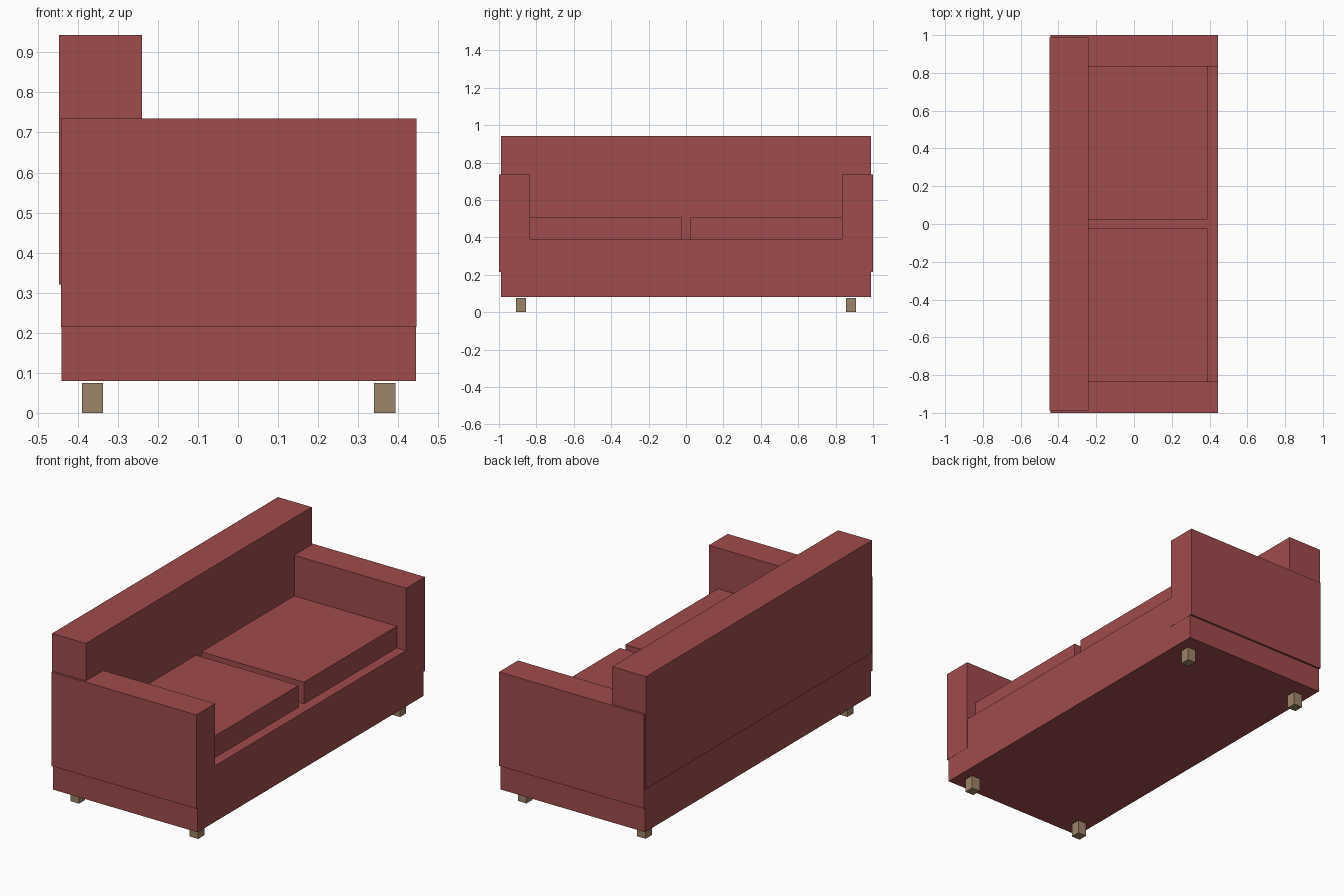
import bpy
import bmesh
from mathutils import Vector

cube = bpy.data.objects.get("Cube")
if cube:
    bpy.data.objects.remove(cube, do_unlink=True)


def make_material(name, rgb):
    mat = bpy.data.materials.new(name)
    mat.use_nodes = True
    color = (*rgb, 1.0)
    mat.diffuse_color = color
    mat.node_tree.nodes["Principled BSDF"].inputs["Base Color"].default_value = color
    return mat


def box(name, low, high, mat):
    """Axis-aligned box between two corners, with its origin at its centre."""
    low, high = Vector(low), Vector(high)
    size = high - low
    bm = bmesh.new()
    bmesh.ops.create_cube(bm, size=1.0)
    bmesh.ops.scale(bm, vec=size, verts=bm.verts)
    mesh = bpy.data.meshes.new(name)
    bm.to_mesh(mesh)
    bm.free()
    mesh.materials.append(mat)
    obj = bpy.data.objects.new(name, mesh)
    obj.location = (low + high) / 2
    bpy.context.collection.objects.link(obj)
    return obj


fabric = make_material("red fabric", (0.35, 0.07, 0.072))
wood = make_material("light wood", (0.335, 0.232, 0.14))

# Upholstered base and backrest
box("base", (-0.441, -0.988, 0.08), (0.444, 0.988, 0.39), fabric)
box("backrest", (-0.447, -0.988, 0.32), (-0.24, 0.988, 0.943), fabric)

for side, s in (("right", -1), ("left", 1)):
    # Mirrored spans along the length, ordered low to high
    arm = sorted((s * 0.835, s * 1.0))
    seat = sorted((s * 0.024, s * 0.835))
    foot = sorted((s * 0.856, s * 0.91))

    # Armrest and seat cushion
    box(f"{side}_armrest", (-0.442, arm[0], 0.215), (0.445, arm[1], 0.735), fabric)
    box(f"{side}_cushion", (-0.25, seat[0], 0.385), (0.388, seat[1], 0.51), fabric)

    # Short square legs
    for end, x in (("rear", -0.39), ("fore", 0.34)):
        box(f"{side}_{end}_leg", (x, foot[0], 0.0), (x + 0.053, foot[1], 0.075), wood)
